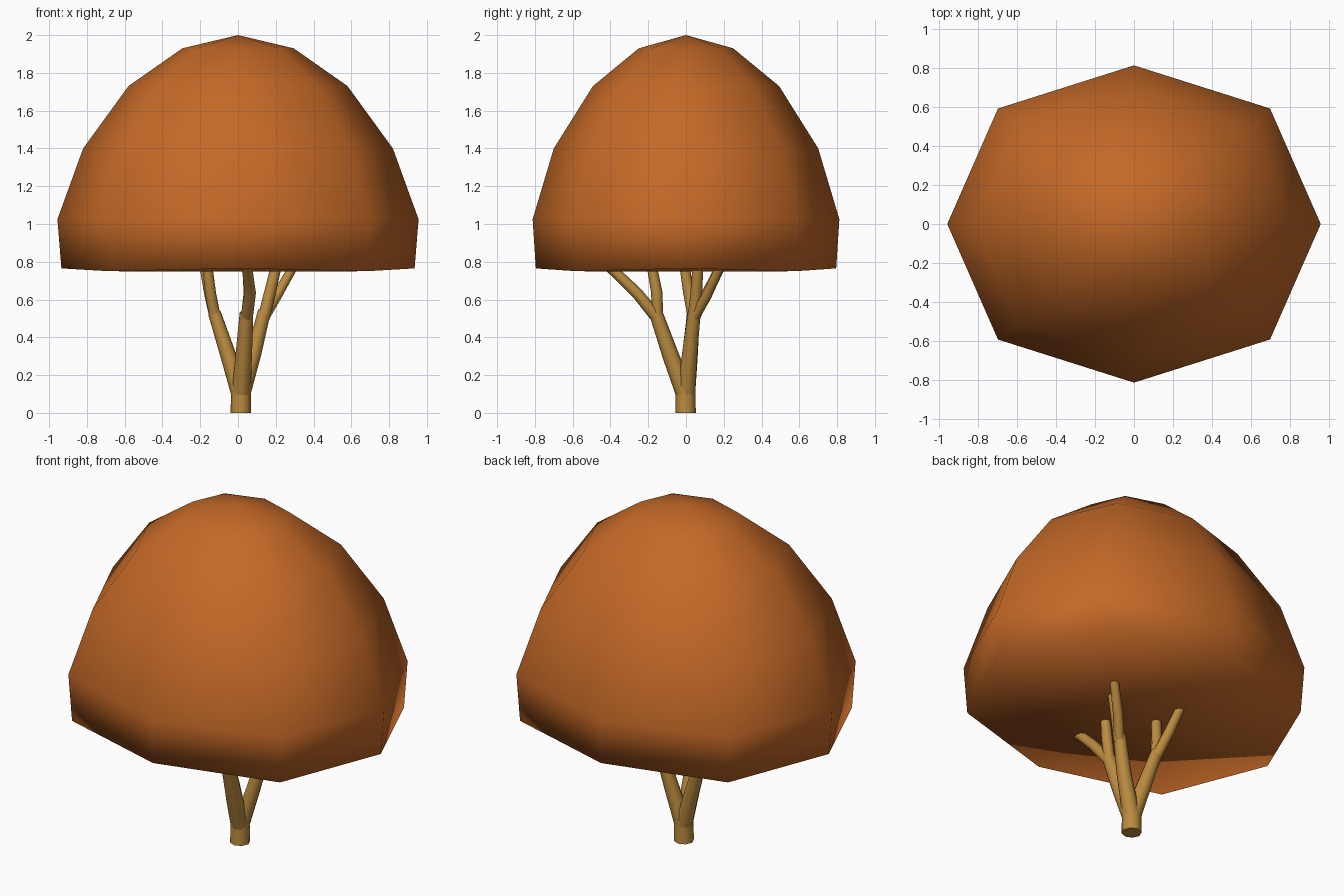
import bpy, bmesh, math
from mathutils import Vector

if "Cube" in bpy.data.objects:
    bpy.data.objects.remove(bpy.data.objects["Cube"])


def material(name, rgb):
    m = bpy.data.materials.new(name)
    m.diffuse_color = (*rgb, 1)
    m.use_nodes = True
    m.node_tree.nodes["Principled BSDF"].inputs["Base Color"].default_value = m.diffuse_color
    return m


orange = material("autumn_orange", (0.55, 0.14, 0.02))
bark = material("tan_bark", (0.50, 0.26, 0.05))


def finish(name, bm, mat, angle):
    bmesh.ops.recalc_face_normals(bm, faces=bm.faces)
    me = bpy.data.meshes.new(name)
    bm.to_mesh(me)
    bm.free()
    me.materials.append(mat)
    ob = bpy.data.objects.new(name, me)
    bpy.context.collection.objects.link(ob)
    bpy.context.view_layer.objects.active = ob
    ob.select_set(True)
    bpy.ops.object.shade_smooth_by_angle(angle=math.radians(angle))
    ob.select_set(False)
    return ob


def skin(bm, rings):
    for a, b in zip(rings, rings[1:]):
        n = len(a)
        for i in range(n):
            j = (i + 1) % n
            bm.faces.new((a[i], a[j], b[j], b[i]))


def tube(name, path, sides=8):
    """Round limb along a path of (x, y, z, radius)."""
    bm = bmesh.new()
    pts = [Vector(p[:3]) for p in path]
    rings = []
    for k, p in enumerate(pts):
        d = (pts[min(k + 1, len(pts) - 1)] - pts[max(k - 1, 0)]).normalized()
        u = Vector((0, 1, 0)).cross(d).normalized()
        v = d.cross(u)
        rings.append([bm.verts.new(p + path[k][3] * (
            u * math.cos(t) + v * math.sin(t)))
            for t in (2 * math.pi * i / sides for i in range(sides))])
    skin(bm, rings)
    bm.faces.new(rings[0])
    bm.faces.new(rings[-1])
    return finish(name, bm, bark, 50)


# Canopy: eight-sided dome, slightly wider than deep, closed underneath
bm = bmesh.new()
levels = [(0.935, 0.795, 0.765), (0.956, 0.812, 1.025), (0.82, 0.70, 1.40),
          (0.58, 0.493, 1.73), (0.295, 0.25, 1.93)]
rings = []
for k, (rx, ry, z) in enumerate(levels):
    ring = []
    for i in range(8):
        t = math.pi * i / 4
        s = 1.03 if i % 2 else 1.0
        dz = -0.015 if (k == 0 and i % 2) else 0
        ring.append(bm.verts.new((s * rx * math.cos(t), s * ry * math.sin(t), z + dz)))
    rings.append(ring)
skin(bm, rings)
for ring, z in ((rings[-1], 2.0), (rings[0], 0.748)):
    pole = bm.verts.new((0, 0, z))
    for i in range(8):
        bm.faces.new((ring[i], ring[(i + 1) % 8], pole))
finish("canopy", bm, orange, 180)

# Trunk
tube("trunk", [(0.015, -0.002, 0, 0.054), (0.015, -0.002, 0.14, 0.052)])

# Three limbs, each forking into two branches that run into the canopy
limbs = {
    "front": ([(0.015, 0, 0.09, 0.05), (0.03, -0.08, 0.3, 0.044), (0.045, -0.16, 0.53, 0.036)],
              [[(0.045, -0.15, 0.5, 0.033), (0.065, -0.26, 0.635, 0.03), (0.05, -0.38, 0.75, 0.028),
                (0.05, -0.44, 0.80, 0.025)],
               [(0.045, -0.15, 0.5, 0.03), (0.06, -0.155, 0.64, 0.03), (0.05, -0.178, 0.76, 0.027),
                (0.05, -0.19, 0.82, 0.025)]]),
    "right": ([(0.015, 0, 0.09, 0.048), (0.085, 0.02, 0.32, 0.04), (0.14, 0.045, 0.54, 0.034)],
              [[(0.135, 0.04, 0.5, 0.032), (0.17, 0.055, 0.64, 0.031), (0.198, 0.062, 0.76, 0.029),
                (0.21, 0.065, 0.82, 0.025)],
               [(0.135, 0.04, 0.5, 0.028), (0.205, 0.11, 0.62, 0.027), (0.285, 0.175, 0.76, 0.024),
                (0.31, 0.2, 0.82, 0.022)]]),
    "left": ([(0.015, 0, 0.09, 0.048), (-0.05, 0.02, 0.3, 0.042), (-0.125, 0.04, 0.53, 0.034)],
             [[(-0.12, 0.04, 0.5, 0.03), (-0.145, 0.015, 0.63, 0.029), (-0.16, -0.005, 0.76, 0.027),
               (-0.165, -0.01, 0.82, 0.025)],
              [(-0.12, 0.04, 0.5, 0.03), (-0.15, 0.11, 0.63, 0.029), (-0.175, 0.175, 0.76, 0.026),
               (-0.18, 0.2, 0.82, 0.024)]]),
}
for side, (limb, forks) in limbs.items():
    tube(side + "_limb", limb)
    for n, fork in enumerate(forks, 1):
        tube(f"{side}_branch_{n}", fork)
